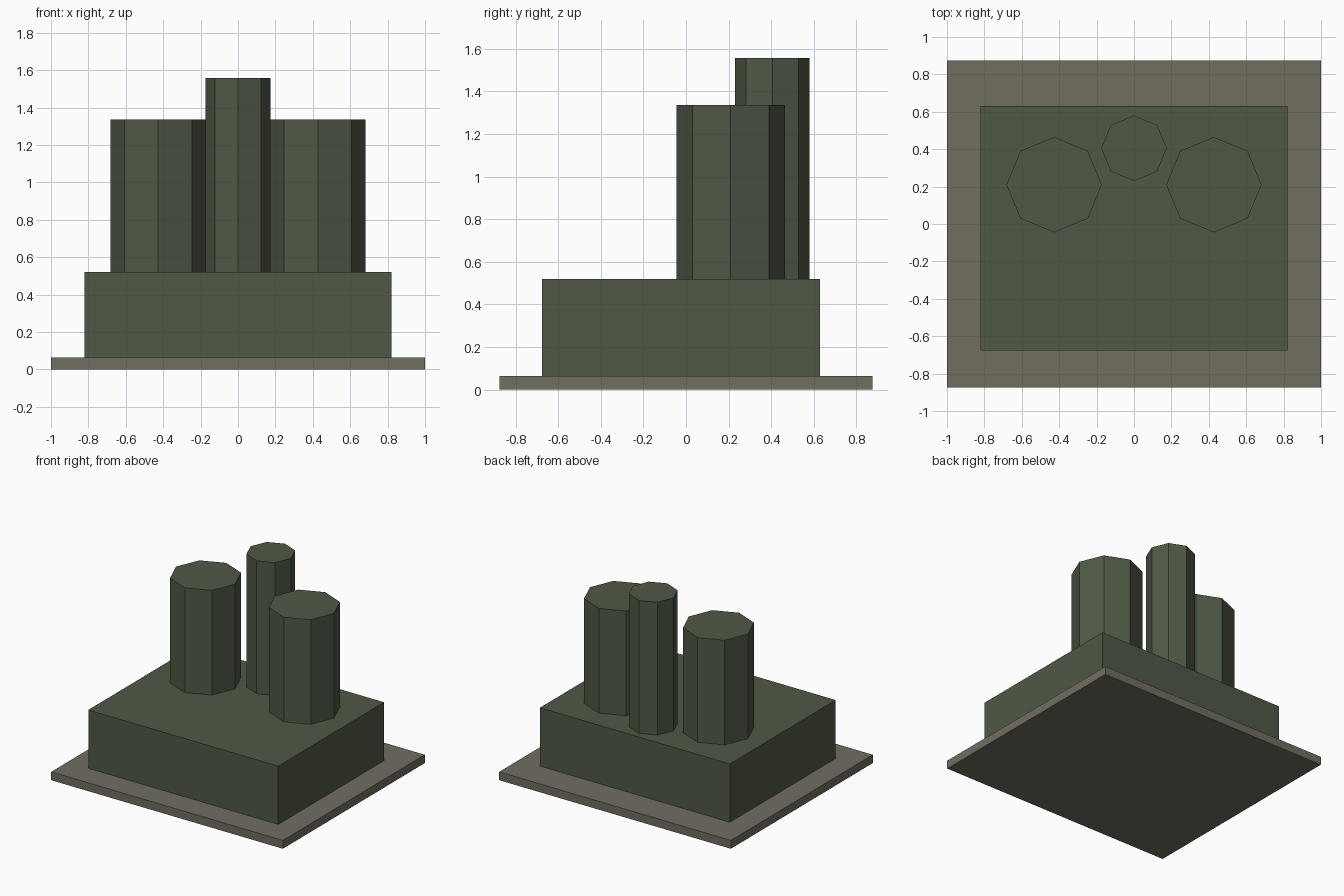
import bpy

if "Cube" in bpy.data.objects:
    bpy.data.objects.remove(bpy.data.objects["Cube"])


def material(name, color):
    m = bpy.data.materials.new(name)
    m.diffuse_color = (*color, 1.0)
    m.use_nodes = True
    m.node_tree.nodes["Principled BSDF"].inputs["Base Color"].default_value = m.diffuse_color
    return m


green = material("dark olive green", (0.079, 0.098, 0.061))
stone = material("warm grey", (0.165, 0.153, 0.120))


def finish(name, mat):
    ob = bpy.context.object
    ob.name = name
    ob.data.materials.append(mat)
    bpy.ops.object.transform_apply(location=False, rotation=False, scale=True)


def box(name, mat, x, y, z):
    bpy.ops.mesh.primitive_cube_add(
        size=1, location=(sum(x) / 2, sum(y) / 2, sum(z) / 2))
    bpy.context.object.scale = (x[1] - x[0], y[1] - y[0], z[1] - z[0])
    finish(name, mat)


def tower(name, x, y, radius, top):
    bottom = 0.52
    bpy.ops.mesh.primitive_cylinder_add(
        vertices=8, radius=radius, depth=top - bottom,
        location=(x, y, (top + bottom) / 2))
    finish(name, green)


# Ground slab and main block
box("base_slab", stone, (-1, 1), (-0.875, 0.875), (0, 0.065))
box("main_block", green, (-0.82, 0.82), (-0.675, 0.63), (0.065, 0.52))

# Two wide octagonal towers and a slim taller one behind
for side, sx in (("left", -1), ("right", 1)):
    tower(side + "_tower", sx * 0.427, 0.21, 0.255, 1.337)
tower("rear_stack", 0, 0.405, 0.175, 1.557)
